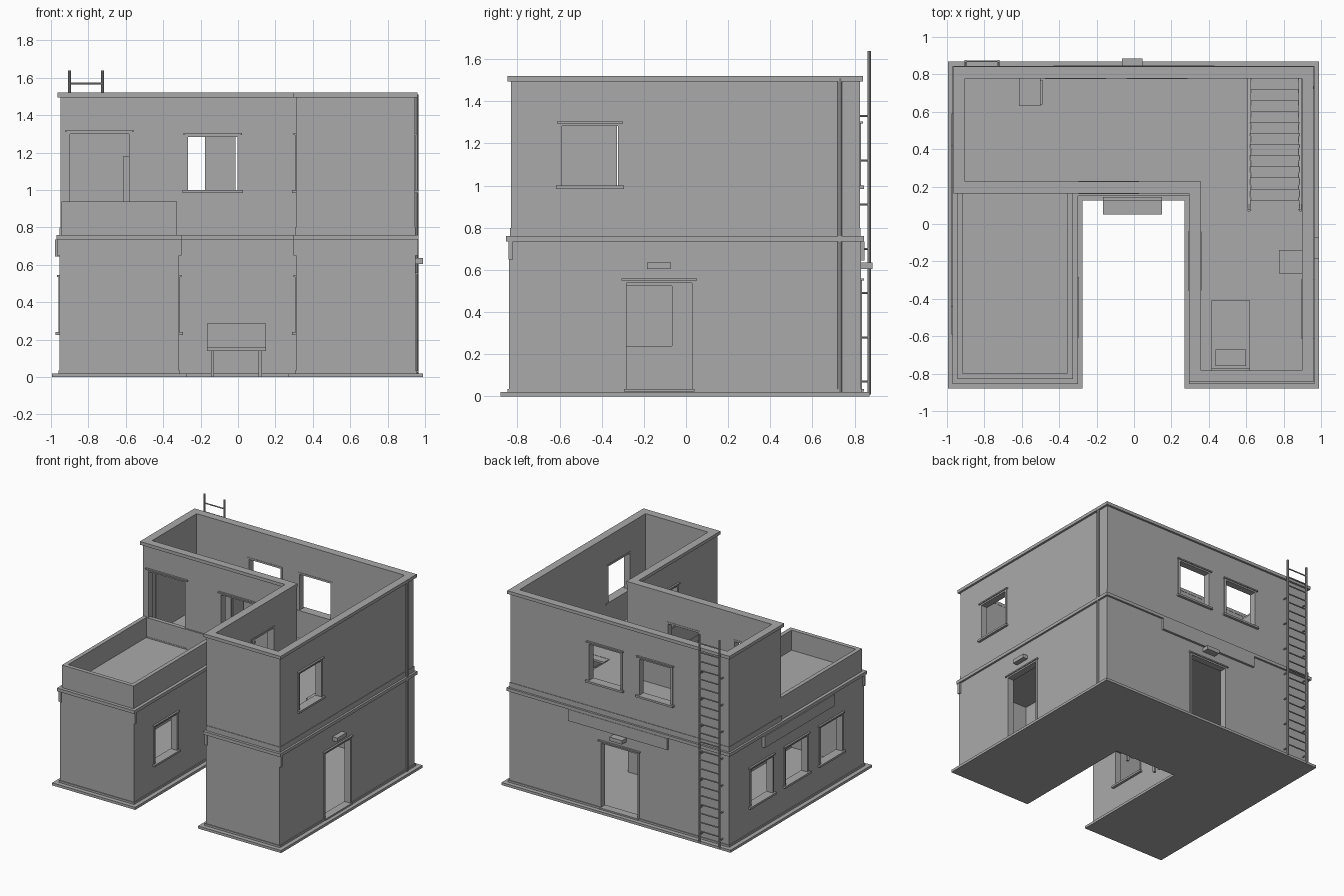
import bpy, bmesh, math
from mathutils import Vector

if "Cube" in bpy.data.objects:
    bpy.data.objects.remove(bpy.data.objects["Cube"])

grey = bpy.data.materials.new("plaster_grey")
grey.diffuse_color = (0.4, 0.4, 0.4, 1)
grey.use_nodes = True
grey.node_tree.nodes["Principled BSDF"].inputs["Base Color"].default_value = grey.diffuse_color


def finish(name, bm):
    bmesh.ops.recalc_face_normals(bm, faces=bm.faces)
    me = bpy.data.meshes.new(name)
    bm.to_mesh(me)
    bm.free()
    me.materials.append(grey)
    ob = bpy.data.objects.new(name, me)
    bpy.context.collection.objects.link(ob)
    return ob


def add_box(bm, x0, x1, y0, y1, z0, z1):
    vs = bmesh.ops.create_cube(bm, size=1)["verts"]
    for v in vs:
        v.co = ((x0 + x1) / 2 + v.co.x * (x1 - x0), (y0 + y1) / 2 + v.co.y * (y1 - y0),
                (z0 + z1) / 2 + v.co.z * (z1 - z0))


def boxes(name, items):
    bm = bmesh.new()
    for it in items:
        add_box(bm, *it)
    return finish(name, bm)


def inset(pts, d):
    """Move a right-angled counter-clockwise outline inward by d."""
    out = []
    for i, p in enumerate(pts):
        a, b, c = Vector(pts[i - 1]), Vector(p), Vector(pts[(i + 1) % len(pts)])
        e, f = (b - a).normalized(), (c - b).normalized()
        out.append(b + d * (Vector((-e.y, e.x)) + Vector((-f.y, f.x))))
    return out


def ring(name, pts, d0, d1, z0, z1):
    """Hollow wall between two insets of an outline."""
    bm = bmesh.new()
    n = len(pts)
    loops = [[bm.verts.new((p.x, p.y, z)) for p in inset(pts, d)]
             for d, z in ((d0, z0), (d0, z1), (d1, z1), (d1, z0))]
    for k in range(4):
        a, b = loops[k], loops[(k + 1) % 4]
        for i in range(n):
            j = (i + 1) % n
            bm.faces.new((a[i], a[j], b[j], b[i]))
    return finish(name, bm)


def slab(name, pts, d, z0, z1):
    bm = bmesh.new()
    face = bm.faces.new([bm.verts.new((p.x, p.y, z0)) for p in inset(pts, d)])
    up = bmesh.ops.extrude_face_region(bm, geom=[face])["geom"]
    for v in up:
        if isinstance(v, bmesh.types.BMVert):
            v.co.z = z1
    return finish(name, bm)


def cut(ob, items):
    cutter = boxes(ob.name + "_cutter", items)
    cutter.hide_render = True
    cutter.hide_viewport = True
    m = ob.modifiers.new("openings", 'BOOLEAN')
    m.object, m.operation, m.solver = cutter, 'DIFFERENCE', 'EXACT'


# Outlines: U-shaped ground floor, L-shaped upper floor, front terrace
U = [(-.955, -.84), (-.315, -.84), (-.315, .165), (.31, .165),
     (.31, -.84), (.95, -.84), (.95, .83), (-.955, .83)]
L = [(.31, .18), (.31, -.83), (.945, -.83), (.945, .825), (-.95, .825), (-.95, .18)]
T = [(-.945, -.83), (-.325, -.83), (-.325, .2), (-.945, .2)]

slab("base_slab", U, -.04, 0, .02)
ring("base_skirting", U, -.006, .02, .02, .035)
ground = ring("ground_walls", U, 0, .045, .02, .74)
ring("floor_band", U, -.015, .03, .735, .76)
floor = slab("upper_floor", U, .015, .74, .78)
ring("upper_skirting", L, -.004, .02, .76, .80)
upper = ring("upper_walls", L, 0, .045, .76, 1.5)
ring("parapet_cap", L, -.016, .047, 1.495, 1.52)
ring("terrace_parapet", T, 0, .032, .76, .937)

cut(floor, [(.61, .895, .07, .78, .7, .85)])


def place(axis, pos, s, u0, u1, d0, d1, z0, z1):
    """Box on a wall: u runs along it, d points out of it."""
    a, b = sorted((pos + s * d0, pos + s * d1))
    return (a, b, u0, u1, z0, z1) if axis == 'x' else (u0, u1, a, b, z0, z1)


def opening(name, axis, pos, s, u0, u1, z0, z1, door=False):
    """Frame, head and sill; returns the hole box."""
    def P(*r):
        return place(axis, pos, s, *r)
    t = .012
    parts = [P(u0 - .004, u0 + t, -.048, .006, z0, z1), P(u1 - t, u1 + .004, -.048, .006, z0, z1),
             P(u0 - .004, u1 + .004, -.048, .006, z1 - t, z1 + .002),
             P(u0 - .012, u1 + .012, -.02, .014, z1, z1 + .01)]
    if door:
        parts.append(P(u0, u1, -.048, .014, z0 - .012, z0))
    else:
        parts.append(P(u0 - .016, u1 + .016, -.05, .02, z0 - .015, z0))
    boxes(name, parts)
    return P(u0, u1, -.1, .1, z0, z1)


# Ground floor doors and windows
g = [opening("side_door_frame", 'x', .95, 1, -.295, .04, .035, .55, True),
     opening("back_door_frame", 'y', .83, 1, -.175, .165, .035, .55, True),
     opening("right_court_window_low", 'x', .31, -1, -.34, -.055, .24, .535),
     opening("left_court_window", 'x', -.315, 1, -.59, -.30, .24, .535)]
for i, c in enumerate((.43, 0, -.43)):
    g.append(opening(f"left_window_{i + 1}", 'x', -.955, -1, c - .145, c + .145, .24, .535))
cut(ground, g)

# Upper floor doors and windows
cut(upper, [
    opening("terrace_door_frame", 'y', .18, -1, -.91, -.57, .79, 1.31, True),
    opening("front_window", 'y', .18, -1, -.28, .01, 1.0, 1.295),
    opening("right_window", 'x', .945, 1, -.60, -.31, 1.0, 1.295),
    opening("right_court_window_high", 'x', .31, -1, -.34, -.055, 1.0, 1.295),
    opening("back_window_1", 'y', .825, 1, -.46, -.165, 1.0, 1.295),
    opening("back_window_2", 'y', .825, 1, -.025, .27, 1.0, 1.295)])

# Blank sign boards and door lamps
boxes("back_sign", [(-.43, .43, .825, .848, .645, .735)])
boxes("left_sign", [(-.978, -.95, -.44, .42, .645, .735)])
boxes("side_lamp", [(.945, .99, -.185, -.07, .605, .635)])
boxes("back_lamp", [(-.065, .045, .825, .885, .605, .635)])

# Corner brackets under the band
boxes("corner_brackets", [(x - .012, x + .012, y, y + .02, .65, .735)
                          for x in (-.955, -.315, .31, .95) for y in (-.842,)])


def rods(name, items, seg=8):
    bm = bmesh.new()
    for a, b, r in items:
        a, b = Vector(a), Vector(b)
        vs = bmesh.ops.create_cone(bm, cap_ends=True, segments=seg, radius1=r, radius2=r,
                                   depth=(b - a).length)["verts"]
        q = (b - a).to_track_quat('Z', 'Y')
        for v in vs:
            v.co = q @ v.co + (a + b) / 2
    return finish(name, bm)


# Drainpipe on the right wall
rods("drainpipe", [((.953, .73, .02), (.953, .73, 1.51), .011)])

# Ladder on the back wall, with rungs and wall brackets
xl, xr, yl = -.90, -.725, .87
rods("ladder_rails", [((x, yl, .01), (x, yl, 1.64), .008) for x in (xl, xr)])
rods("ladder_rungs", [((xl, yl, .10 + .07 * i), (xr, yl, .10 + .07 * i), .005) for i in range(22)])
rods("ladder_brackets", [((x, .82, .07 + .21 * i), (x, yl, .07 + .21 * i), .005)
                         for x in (xl, xr) for i in range(7)])

# Staircase climbing towards the front
n = 12
dy, dz = .71 / n, .76 / n
boxes("stair_treads", [(.62, .885, .78 - dy * (i + 1), .78 - dy * i, .02 + dz * (i + 1) - .018,
                        .02 + dz * (i + 1) - .002) for i in range(n)])
bm = bmesh.new()
for x in (.61, .88):
    f = bm.faces.new([bm.verts.new((x, y, z)) for y, z in
                      ((.78, .02), (.78, .10), (.075, .78), (.075, .70), (.72, .02))])
    r = bmesh.ops.extrude_face_region(bm, geom=[f])["geom"]
    for v in r:
        if isinstance(v, bmesh.types.BMVert):
            v.co.x += .015
finish("stair_stringers", bm)

# Courtyard bench
boxes("bench", [(-.165, .15, .05, .14, .14, .16), (-.165, .15, .125, .145, .16, .285)]
      + [(x, x + .018, y, y + .018, 0, .14) for x in (-.145, .11) for y in (.06, .115)])

# Upper floor furniture
boxes("bed", [(.415, .62, -.785, -.41, .80, .87), (.415, .62, -.785, -.77, .78, .93)])
boxes("pillow", [(.435, .60, -.76, -.67, .87, .89)])
boxes("side_table", [(.775, .898, -.265, -.14, .90, .92)]
      + [(x, x + .012, y, y + .012, .78, .90) for x in (.78, .88) for y in (-.26, -.157)])
boxes("cupboard", [(-.615, -.50, .63, .78, .78, 1.18), (-.50, -.49, .64, .77, .80, 1.16)])
